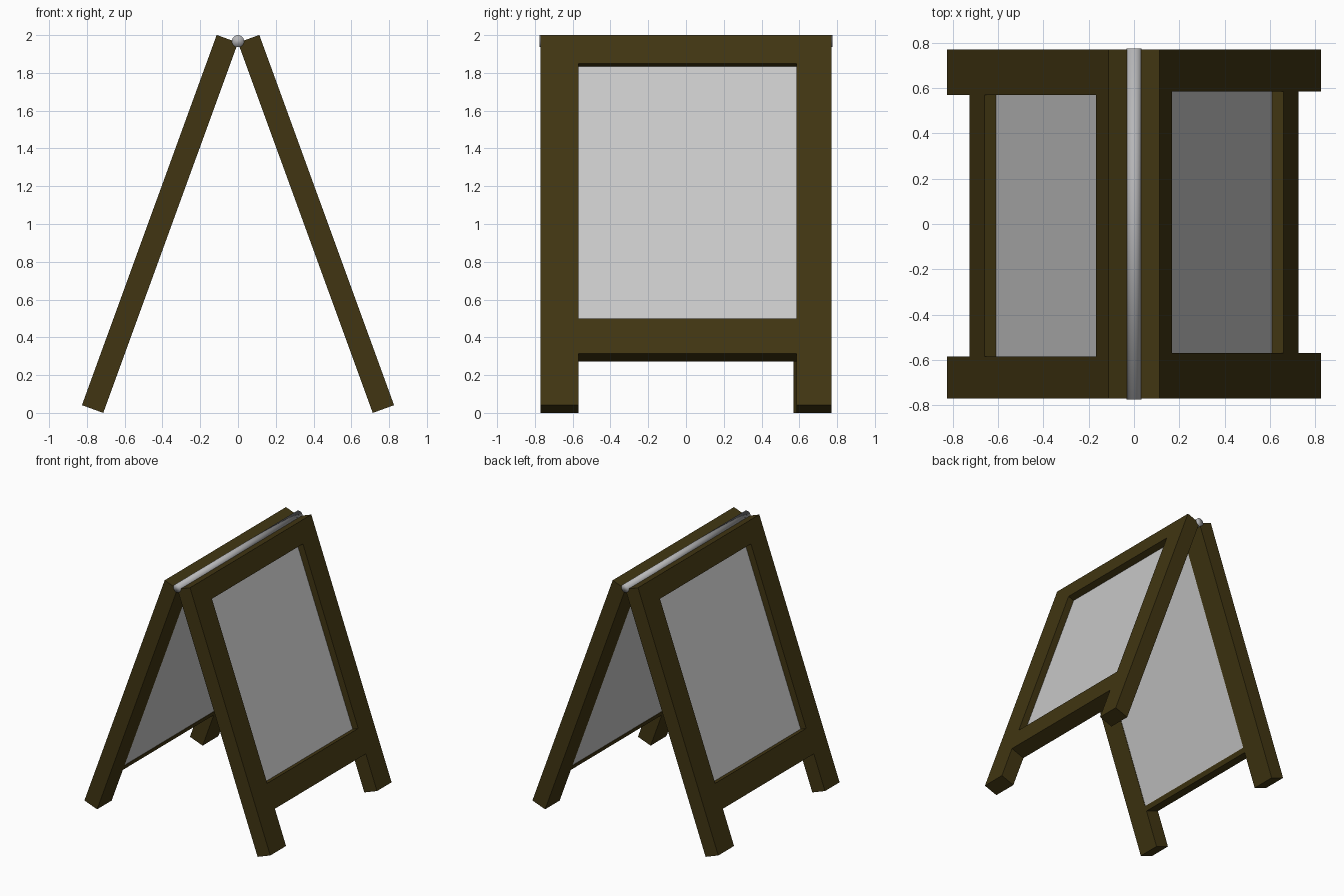
import bpy, bmesh, math
from mathutils import Matrix

if "Cube" in bpy.data.objects:
    bpy.data.objects.remove(bpy.data.objects["Cube"])

TILT = math.radians(20)
LENGTH, THICK, HALF = 2.086, 0.12, 0.77
APEX = 1.96


def material(name, rgb):
    m = bpy.data.materials.new(name)
    m.diffuse_color = (*rgb, 1)
    m.use_nodes = True
    m.node_tree.nodes["Principled BSDF"].inputs["Base Color"].default_value = m.diffuse_color
    return m


wood = material("dark wood", (0.052, 0.036, 0.006))
grey = material("board grey", (0.58, 0.58, 0.58))
steel = material("steel", (0.47, 0.47, 0.48))


def slab(name, x, y, s, mat, turn):
    """Box in panel space: x inner to outer, y across, s up from the foot."""
    bm = bmesh.new()
    bmesh.ops.create_cube(bm, size=1)
    for v in bm.verts:
        for i, (a, b) in enumerate((x, y, (s[0] - LENGTH, s[1] - LENGTH))):
            v.co[i] = a if v.co[i] < 0 else b
    # Lean the panel about its inner top edge, then turn it to its side
    bm.transform(Matrix.Rotation(turn, 4, 'Z') @ Matrix.Translation((0, 0, APEX))
                 @ Matrix.Rotation(-TILT, 4, 'Y'))
    me = bpy.data.meshes.new(name)
    bm.to_mesh(me)
    bm.free()
    me.materials.append(mat)
    ob = bpy.data.objects.new(name, me)
    bpy.context.collection.objects.link(ob)


# Two matching leaves, half a turn apart
Y0, Y1 = -0.57, 0.585
FACE = THICK - 0.053
for side, turn in (("right", 0), ("left", math.pi)):
    # Side posts and rails
    slab(side + "_front_post", (0, THICK), (-HALF, Y0), (0, LENGTH), wood, turn)
    slab(side + "_back_post", (0, THICK), (Y1, HALF), (0, LENGTH), wood, turn)
    slab(side + "_top_rail", (0, THICK), (Y0, Y1), (LENGTH - 0.16, LENGTH), wood, turn)
    slab(side + "_lower_rail_face", (FACE, THICK), (Y0, Y1), (0.29, 0.488), wood, turn)
    slab(side + "_lower_rail_lip", (0, FACE), (Y0, Y1), (0.29, 0.33), wood, turn)
    # Writing board set into the frame
    slab(side + "_board", (0.003, FACE), (Y0, Y1), (0.33, LENGTH - 0.16), grey, turn)

# Hinge rod along the ridge
bpy.ops.mesh.primitive_cylinder_add(vertices=32, radius=0.032, depth=1.55,
                                    location=(0, 0, 1.968),
                                    rotation=(math.pi / 2, 0, 0))
rod = bpy.context.object
rod.name = "hinge_rod"
rod.data.materials.append(steel)
bpy.ops.object.shade_smooth()
